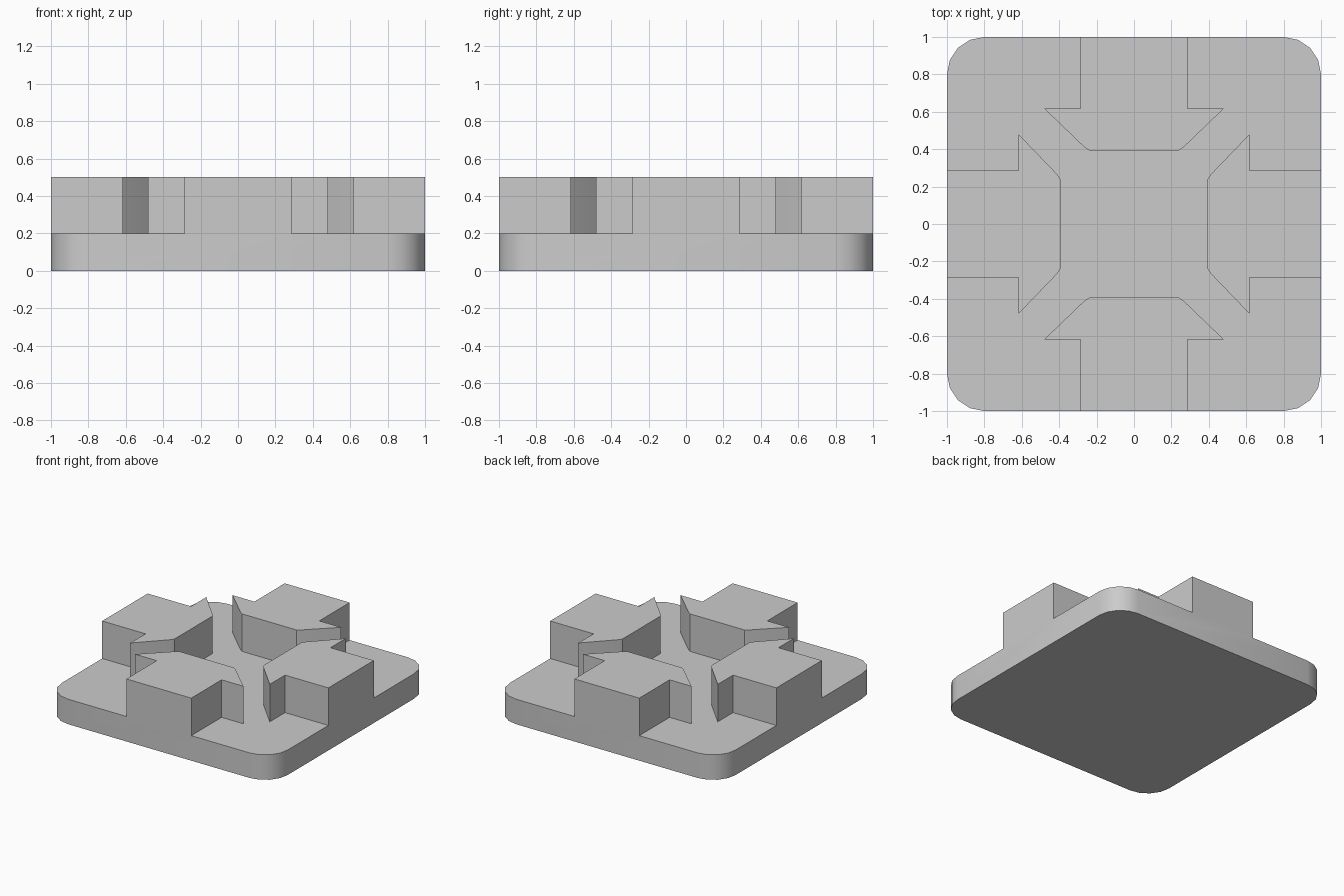
import bpy, bmesh
from math import pi, cos, sin, radians
from mathutils import Matrix

default_cube = bpy.data.objects.get("Cube")
if default_cube:
    bpy.data.objects.remove(default_cube, do_unlink=True)

BASE_TOP, BLOCK_TOP = 0.2, 0.5
CORNER, STEPS = 0.2, 4

# One plain grey
grey = bpy.data.materials.new("plain grey")
grey.use_nodes = True
colour = (0.6, 0.6, 0.6, 1)
grey.diffuse_color = colour
grey.node_tree.nodes["Principled BSDF"].inputs["Base Color"].default_value = colour


def prism(name, outline, z0, z1, turn=0):
    """Extrude a counter-clockwise outline from z0 to z1, turned about z."""
    bm = bmesh.new()
    face = bm.faces.new([bm.verts.new((x, y, z0)) for x, y in outline])
    up = bmesh.ops.extrude_face_region(bm, geom=[face], use_keep_orig=True)["geom"]
    bmesh.ops.translate(bm, vec=(0, 0, z1 - z0),
                        verts=[g for g in up if isinstance(g, bmesh.types.BMVert)])
    bmesh.ops.recalc_face_normals(bm, faces=bm.faces)
    bm.transform(Matrix.Rotation(turn, 4, "Z"))
    mesh = bpy.data.meshes.new(name)
    bm.to_mesh(mesh)
    bm.free()
    mesh.materials.append(grey)
    obj = bpy.data.objects.new(name, mesh)
    bpy.context.collection.objects.link(obj)
    return obj


# Square base plate with rounded corners
centre = 1 - CORNER
rounded_square = []
for q, (sx, sy) in enumerate([(1, 1), (-1, 1), (-1, -1), (1, -1)]):
    for i in range(STEPS + 1):
        a = (q + i / STEPS) * pi / 2
        rounded_square.append((sx * centre + CORNER * cos(a), sy * centre + CORNER * sin(a)))
plate = prism("slotted_plate", rounded_square, 0, BASE_TOP)

# Arrow-shaped blocks, one per side, pointing to the centre
half = [(0.24, -0.394), (0.27, -0.415), (0.48, -0.617), (0.287, -0.617), (0.287, -1)]
arrow = [(-x, y) for x, y in half] + half[::-1]
blocks = [prism("arrow_block", arrow, BASE_TOP / 2, BLOCK_TOP, k * pi / 2) for k in range(4)]

# Fuse the blocks into the plate
bpy.context.view_layer.objects.active = plate
for block in blocks:
    fuse = plate.modifiers.new("fuse", "BOOLEAN")
    fuse.operation, fuse.solver, fuse.object = "UNION", "EXACT", block
    bpy.ops.object.modifier_apply(modifier=fuse.name)
    bpy.data.objects.remove(block, do_unlink=True)

# Merge coplanar faces, then smooth only the rounded corners
bm = bmesh.new()
bm.from_mesh(plate.data)
bmesh.ops.remove_doubles(bm, verts=bm.verts, dist=0.0005)
bmesh.ops.dissolve_limit(bm, angle_limit=radians(1), verts=bm.verts, edges=bm.edges)
bm.to_mesh(plate.data)
bm.free()
bpy.ops.object.select_all(action="DESELECT")
plate.select_set(True)
bpy.ops.object.shade_smooth_by_angle(angle=radians(30))
